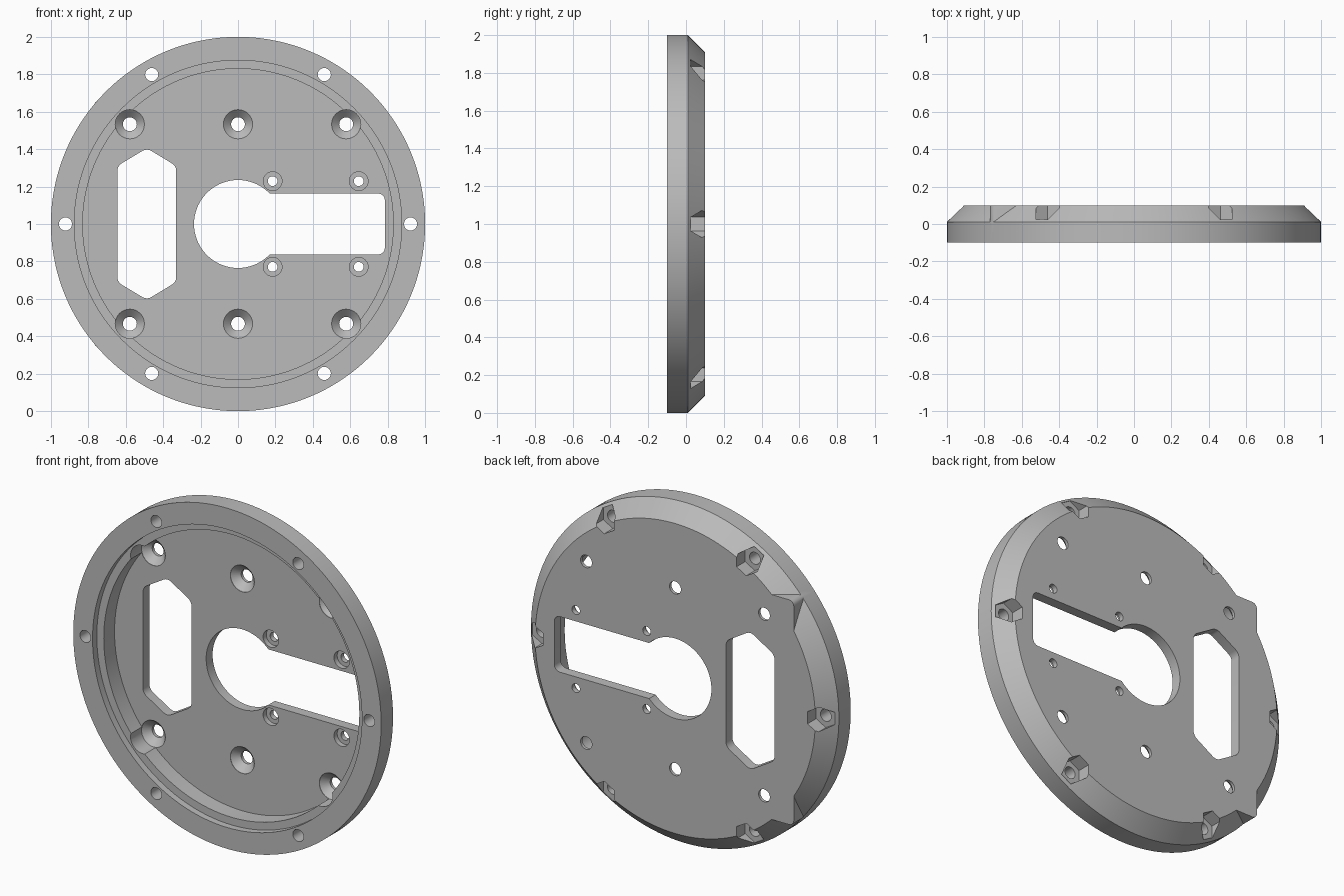
import bpy, bmesh, math

cube = bpy.data.objects.get("Cube")
if cube:
    bpy.data.objects.remove(cube, do_unlink=True)

grey = bpy.data.materials.new("plain_grey")
grey.use_nodes = True
grey.diffuse_color = (0.5, 0.5, 0.5, 1)
grey.node_tree.nodes["Principled BSDF"].inputs["Base Color"].default_value = (0.5, 0.5, 0.5, 1)

CZ = 1.0                      # height of the disc axis
FRONT, BACK, FLOOR, LEDGE = -0.1, 0.1, 0.04, -0.06


def to_object(name, bm):
    bmesh.ops.recalc_face_normals(bm, faces=bm.faces)
    mesh = bpy.data.meshes.new(name)
    bm.to_mesh(mesh)
    bm.free()
    mesh.materials.append(grey)
    obj = bpy.data.objects.new(name, mesh)
    bpy.context.collection.objects.link(obj)
    return obj


def lathe(name, profile, x=0, z=0, seg=32, turn=0):
    """Closed solid turned around the y axis from (radius, y) points."""
    bm = bmesh.new()
    rings = []
    for r, y in profile:
        angles = [turn + math.tau * i / seg for i in range(seg)]
        rings.append([bm.verts.new((x + r * math.cos(a), y, CZ + z + r * math.sin(a)))
                      for a in angles])
    for a, b in zip(rings, rings[1:]):
        for i in range(seg):
            j = (i + 1) % seg
            bm.faces.new((a[i], a[j], b[j], b[i]))
    bm.faces.new(rings[0])
    bm.faces.new(rings[-1])
    return to_object(name, bm)


def prism(name, outline, y0, y1, rounding):
    """Outline in x and z with rounded corners, pushed from y0 to y1."""
    bm = bmesh.new()
    face = bm.faces.new([bm.verts.new((x, y0, CZ + z)) for x, z in outline])
    bmesh.ops.bevel(bm, geom=bm.verts[:], offset=rounding, segments=4,
                    profile=0.5, affect='VERTICES')
    out = bmesh.ops.extrude_face_region(bm, geom=bm.faces[:])
    for v in out["geom"]:
        if isinstance(v, bmesh.types.BMVert):
            v.co.y = y1
    return to_object(name, bm)


def combine(target, tool, operation='DIFFERENCE'):
    tool.hide_render = True
    mod = target.modifiers.new("cut", 'BOOLEAN')
    mod.object, mod.operation, mod.solver = tool, operation, 'EXACT'
    bpy.context.view_layer.objects.active = target
    bpy.ops.object.modifier_apply(modifier=mod.name)
    bpy.data.objects.remove(tool, do_unlink=True)


# Chamfered disc
plate = lathe("mounting_plate", [(1, FRONT), (1, 0.01), (0.91, BACK)], seg=144)

# Square-cornered block that widens the back on one side
block = prism("corner_block", [(-0.77, -0.66), (-0.4, -0.66), (-0.4, 0.66), (-0.77, 0.66)],
              0.0, BACK, 0.03)
combine(plate, block, 'UNION')

# Stepped front recess
combine(plate, lathe("recess", [(0.875, -0.2), (0.875, LEDGE), (0.83, LEDGE), (0.83, FLOOR)], seg=144))

# Tall six-sided window
window = [(-0.645, -0.31), (-0.487, -0.405), (-0.33, -0.31),
          (-0.33, 0.31), (-0.487, 0.405), (-0.645, 0.31)]
combine(plate, prism("window", window, -0.2, 0.2, 0.025))

# Keyhole: round opening and slot
combine(plate, lathe("round_opening", [(0.235, -0.2), (0.235, 0.2)], seg=72))
slot = [(0.0, -0.163), (0.785, -0.163), (0.785, 0.163), (0.0, 0.163)]
combine(plate, prism("slot", slot, -0.21, 0.21, 0.035))

# Countersunk screw holes
for x in (-0.578, 0, 0.578):
    for z in (-0.533, 0.533):
        combine(plate, lathe("countersink", [(0.078, LEDGE - 0.01), (0.078, FLOOR + 0.002),
                                             (0.037, 0.082), (0.037, 0.2)], x, z))

# Small counterbored holes beside the slot
for x in (0.185, 0.645):
    for z in (-0.229, 0.229):
        combine(plate, lathe("counterbore", [(0.05, 0), (0.05, 0.07), (0.026, 0.07), (0.026, 0.2)], x, z))

# Rim bolt holes with six-sided nut pockets at the back
for i in range(6):
    a = i * math.pi / 3
    x, z = 0.922 * math.cos(a), 0.922 * math.sin(a)
    combine(plate, lathe("bolt_hole", [(0.035, -0.2), (0.035, 0.15)], x, z))
    combine(plate, lathe("nut_pocket", [(0.072, 0.02), (0.072, 0.2)], x, z, 6, math.pi / 6))

bpy.ops.object.select_all(action='DESELECT')
plate.select_set(True)
bpy.context.view_layer.objects.active = plate
bpy.ops.object.shade_smooth_by_angle(angle=math.radians(25))
